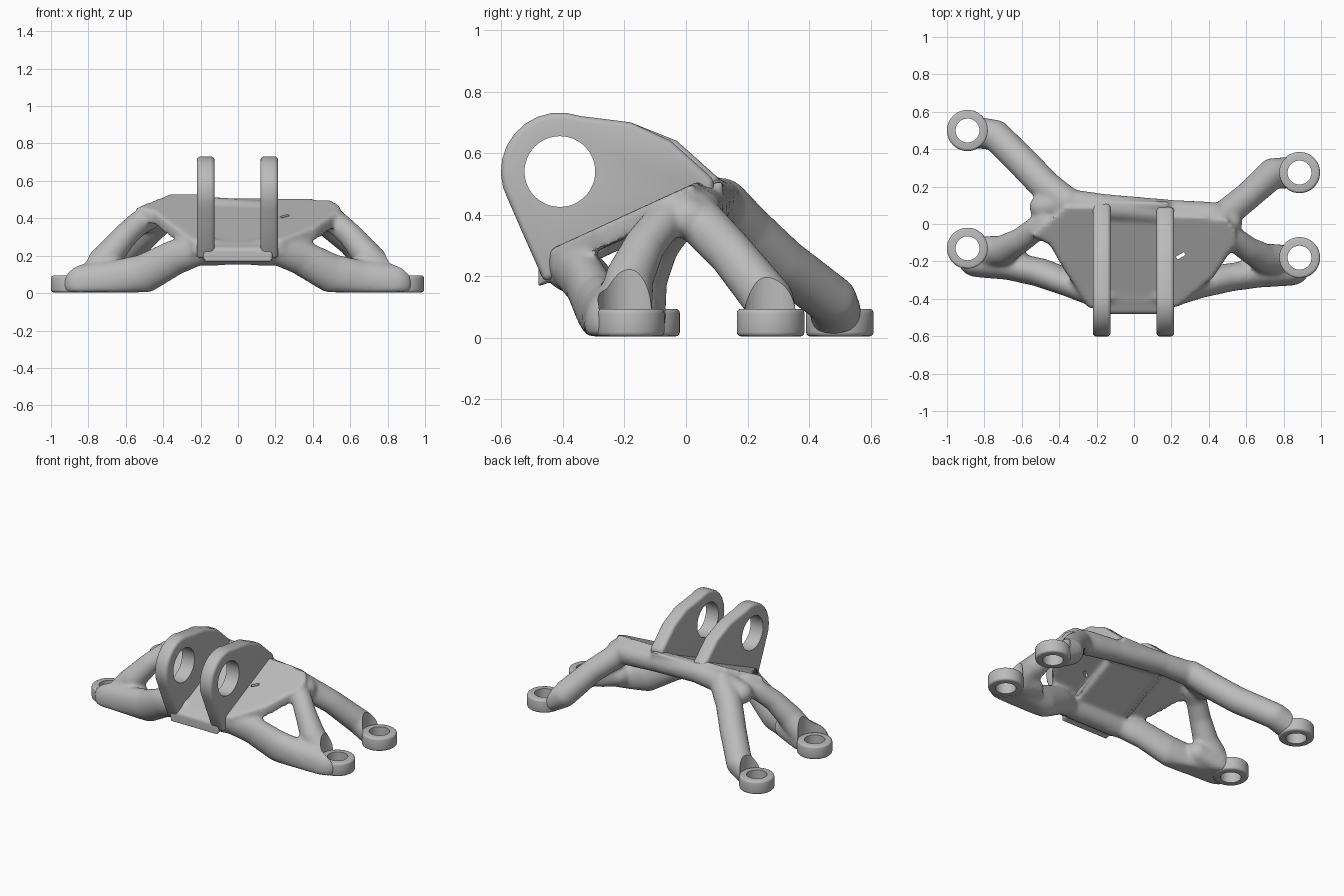
import bpy, bmesh
from math import cos, sin, radians
from mathutils import Vector, Matrix

old = bpy.data.objects.get("Cube")
if old:
    bpy.data.objects.remove(old, do_unlink=True)

grey = bpy.data.materials.new("cast_grey")
grey.use_nodes = True
grey.diffuse_color = (0.5, 0.5, 0.5, 1)
grey.node_tree.nodes["Principled BSDF"].inputs["Base Color"].default_value = (0.5, 0.5, 0.5, 1)


def make_object(name, bm):
    mesh = bpy.data.meshes.new(name)
    bmesh.ops.recalc_face_normals(bm, faces=bm.faces)
    bm.to_mesh(mesh)
    bm.free()
    ob = bpy.data.objects.new(name, mesh)
    bpy.context.collection.objects.link(ob)
    return ob


def prism(bm, bottom, top):
    """Closed solid between two matching outlines."""
    a = [bm.verts.new(p) for p in bottom]
    b = [bm.verts.new(p) for p in top]
    bm.faces.new(a[::-1])
    bm.faces.new(b)
    n = len(a)
    for i in range(n):
        j = (i + 1) % n
        bm.faces.new((a[i], a[j], b[j], b[i]))


def strut(bm, nodes, slim=1.0):
    """Chain of tapered links, flat on the ground; node is x, y, z, radius; slim narrows y."""
    ball = bmesh.new()
    bmesh.ops.create_icosphere(ball, subdivisions=3, radius=1)
    dirs = [Vector((v.co.x, v.co.y * slim, v.co.z)) for v in ball.verts]
    ball.free()
    for a, b in zip(nodes, nodes[1:]):
        link = bmesh.new()
        for x, y, z, r in (a, b):
            for d in dirs:
                p = Vector((x, y, z)) + d * r
                p.z = max(p.z, 0.004)
                link.verts.new(p)
        bmesh.ops.remove_doubles(link, verts=link.verts[:], dist=0.0005)
        bmesh.ops.convex_hull(link, input=link.verts[:])
        loose = [v for v in link.verts if not v.link_faces]
        bmesh.ops.delete(link, geom=loose, context='VERTS')
        bmesh.ops.recalc_face_normals(link, faces=link.faces)
        temp = bpy.data.meshes.new("link")
        link.to_mesh(temp)
        link.free()
        bm.from_mesh(temp)
        bpy.data.meshes.remove(temp)


def cylinder(name, center, radius, depth, axis='Z'):
    bm = bmesh.new()
    turn = Matrix.Rotation(radians(90), 4, 'Y') if axis == 'X' else Matrix()
    bmesh.ops.create_cone(bm, cap_ends=True, segments=48, radius1=radius, radius2=radius,
                          depth=depth, matrix=Matrix.Translation(center) @ turn)
    return make_object(name, bm)


def bevel(ob, width):
    m = ob.modifiers.new("round", 'BEVEL')
    m.width, m.segments, m.limit_method = width, 3, 'ANGLE'
    m.angle_limit = radians(40)


def finish(ob, cutters):
    """Cut, bake the modifiers, drop the cutters and shade."""
    for c in cutters:
        c.hide_render = True
        m = ob.modifiers.new("cut", 'BOOLEAN')
        m.object, m.operation, m.solver = c, 'DIFFERENCE', 'EXACT'
    graph = bpy.context.evaluated_depsgraph_get()
    baked = bpy.data.meshes.new_from_object(ob.evaluated_get(graph))
    ob.modifiers.clear()
    ob.data = baked
    baked.name = ob.name
    baked.materials.clear()
    baked.materials.append(grey)
    for c in cutters:
        bpy.data.objects.remove(c, do_unlink=True)
    bpy.ops.object.select_all(action='DESELECT')
    ob.select_set(True)
    bpy.context.view_layer.objects.active = ob
    bpy.ops.object.shade_smooth_by_angle(angle=radians(40))


feet = {
    "front_right_foot": (-0.89, -0.13),
    "front_left_foot": (0.885, -0.18),
    "rear_right_foot": (-0.89, 0.50),
    "rear_left_foot": (0.885, 0.275),
}

# Sloping deck: lower centre channel and a wing on each side
body = bmesh.new()


def deck(outline, level, thick):
    top = [(x, y, level + 0.46 * y) for x, y in outline]
    prism(body, [(x, y, z - thick) for x, y, z in top], top)


deck([(-0.19, -0.48), (0.19, -0.48), (0.19, 0.12), (-0.19, 0.12)], 0.46, 0.075)
deck([(-0.16, -0.45), (-0.16, 0.09), (-0.37, 0.09), (-0.55, -0.06), (-0.45, -0.11),
      (-0.37, -0.25), (-0.24, -0.45)], 0.49, 0.075)
deck([(0.16, -0.45), (0.24, -0.44), (0.42, -0.29), (0.54, -0.11), (0.55, -0.04),
      (0.5, 0.03), (0.16, 0.05)], 0.49, 0.075)

# Rear cross beam
strut(body, [(-0.49, 0.09, 0.39, 0.07), (-0.35, 0.11, 0.44, 0.078), (-0.15, 0.09, 0.445, 0.07),
             (0.2, 0.06, 0.42, 0.07), (0.42, 0.04, 0.405, 0.078), (0.51, 0.01, 0.39, 0.07)])
# Rear legs
strut(body, [(-0.36, 0.12, 0.44, 0.08), (-0.47, 0.2, 0.35, 0.085), (-0.575, 0.31, 0.245, 0.085),
             (-0.74, 0.475, 0.12, 0.083), (-0.85, 0.49, 0.07, 0.085)])
strut(body, [(0.45, 0.02, 0.405, 0.08), (0.61, 0.15, 0.27, 0.076),
             (0.74, 0.27, 0.12, 0.083), (0.83, 0.275, 0.07, 0.085)])
# Front legs: upper strut, tall narrow lower strut and the web joining them
for side, dy in ((-1, 0.045), (1, 0.0)):
    strut(body, [(side * x, y + dy, z, r) for x, y, z, r in (
        (0.47, -0.03, 0.405, 0.065), (0.53, -0.075, 0.375, 0.065), (0.61, -0.135, 0.3, 0.068),
        (0.7, -0.185, 0.19, 0.08), (0.81, -0.2, 0.07, 0.09))])
    strut(body, [(side * x, y + dy * k, z, r) for x, y, z, r, k in (
        (0.1, -0.385, 0.215, 0.07, 0), (0.22, -0.375, 0.23, 0.085, 0),
        (0.34, -0.33, 0.19, 0.095, 0.2), (0.5, -0.287, 0.105, 0.105, 0.6),
        (0.66, -0.265, 0.07, 0.105, 0.9), (0.83, -0.255, 0.05, 0.105, 1))], slim=0.72)
    strut(body, [(side * 0.65, -0.21 + dy, 0.1, 0.075), (side * 0.8, -0.2 + dy, 0.06, 0.09)])
# Rounded lip under the channel
strut(body, [(-0.17, -0.385, 0.215, 0.065), (0.17, -0.385, 0.215, 0.065)])

frame = make_object("bracket_frame", body)
remesh = frame.modifiers.new("fuse", 'REMESH')
remesh.mode, remesh.voxel_size = 'VOXEL', 0.012
soften = frame.modifiers.new("soften", 'SMOOTH')
soften.factor, soften.iterations = 0.5, 10

# Cut bolt seats and the small slot in the left wing
cutters = [cylinder("seat_cut", (x, y, 0.2), 0.106, 0.8) for x, y in feet.values()]
slot = bmesh.new()
bmesh.ops.create_cube(slot, size=1, matrix=Matrix.Translation((0.25, -0.17, 0.4))
                      @ Matrix.Rotation(radians(30), 4, 'Z') @ Matrix.Diagonal((0.05, 0.018, 0.4, 1)))
cutters.append(make_object("slot_cut", slot))
finish(frame, cutters)

# Bolt feet
for name, (x, y) in feet.items():
    foot = cylinder(name, (x, y, 0.049), 0.11, 0.09)
    bevel(foot, 0.014)
    finish(foot, [cylinder("bolt_cut", (x, y, 0.05), 0.064, 0.4)])

# Upright lugs with the pin hole
pin = Vector((-0.41, 0.54))
for name, x0, x1, back in (("right_lug", -0.22, -0.125, 0.11), ("left_lug", 0.12, 0.215, 0.09)):
    rim = [pin + 0.192 * Vector((cos(radians(a)), sin(radians(a)))) for a in range(70, 211, 14)]
    rim += [(-0.54, 0.36), (-0.46, 0.18), (-0.42, 0.2), (back, 0.46), (back, 0.515),
            (back - 0.14, 0.64), (-0.18, 0.70)]
    bm = bmesh.new()
    prism(bm, [(x0, y, z) for y, z in rim], [(x1, y, z) for y, z in rim])
    lug = make_object(name, bm)
    bevel(lug, 0.02)
    finish(lug, [cylinder("pin_cut", (0, pin.x, pin.y), 0.115, 1, 'X')])
